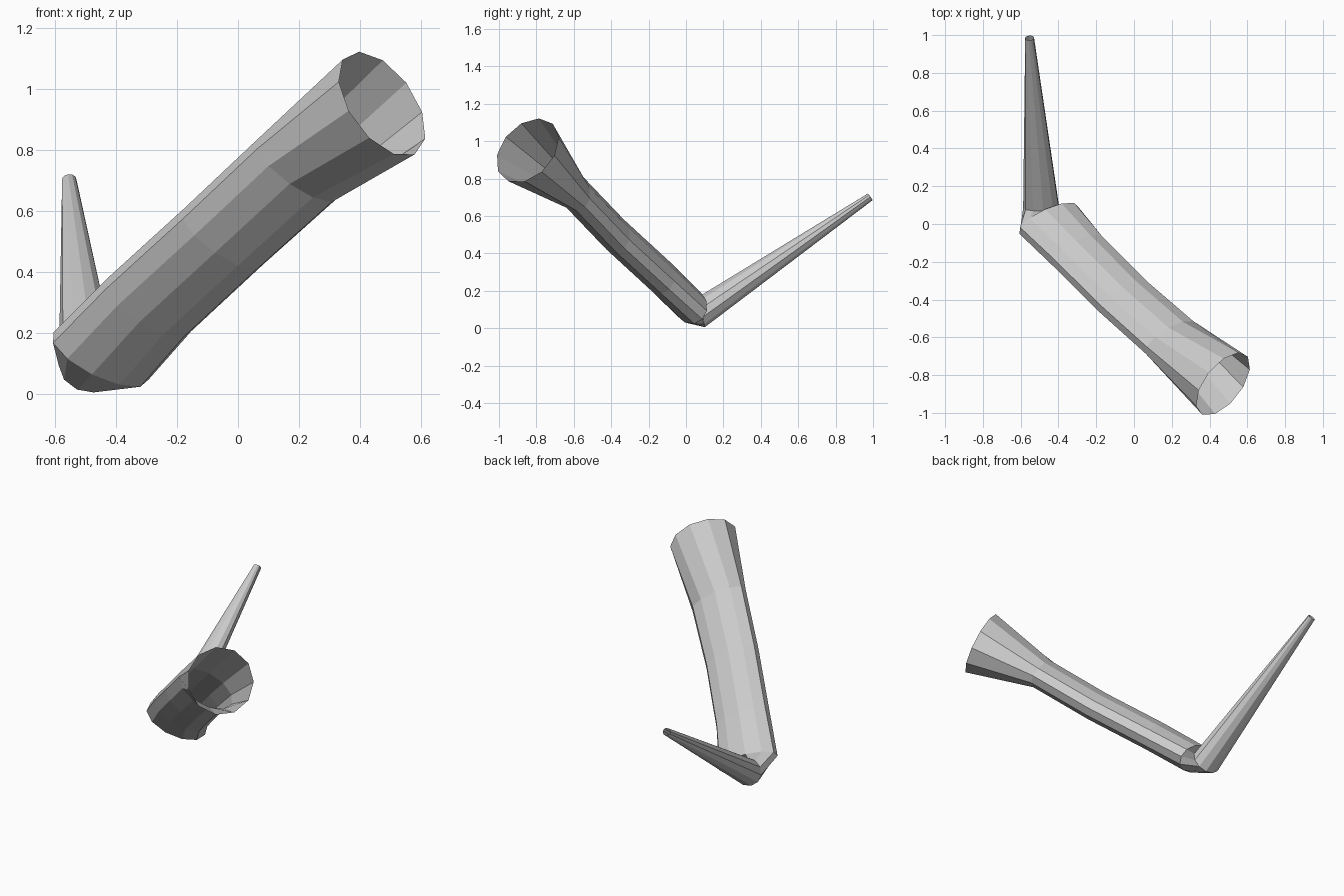
import bpy, bmesh, math
from mathutils import Vector

if "Cube" in bpy.data.objects:
    bpy.data.objects.remove(bpy.data.objects["Cube"])

SIDES = 11


def ring(bm, centre, axis, major, a, b):
    """Elliptical ring: half-width a along major, b across it."""
    n = Vector(axis).normalized()
    m = Vector(major)
    e1 = (m - n * m.dot(n)).normalized()
    e2 = n.cross(e1)
    verts = []
    for i in range(SIDES):
        t = 2 * math.pi * i / SIDES
        verts.append(bm.verts.new(Vector(centre) + e1 * a * math.cos(t) + e2 * b * math.sin(t)))
    return verts


def loft(name, sections):
    """Open tube skinned through the given rings."""
    bm = bmesh.new()
    rings = [ring(bm, *s) for s in sections]
    for r0, r1 in zip(rings, rings[1:]):
        for i in range(SIDES):
            j = (i + 1) % SIDES
            bm.faces.new((r0[i], r0[j], r1[j], r1[i]))
    mesh = bpy.data.meshes.new(name)
    bm.to_mesh(mesh)
    bm.free()
    obj = bpy.data.objects.new(name, mesh)
    bpy.context.collection.objects.link(obj)
    return obj


wide = (0.78, 0.37, -0.50)   # broad direction of the flattened tube

loft("bent_flared_pipe", [
    # thin tapering stem, from the tip down to the elbow
    ((-0.553, 0.985, 0.702), (0.07, -0.83, -0.57), (1, 0, 0), 0.024, 0.022),
    ((-0.49, 0.085, 0.088), (0.0, -0.98, -0.19), (1, 0.3, -0.25), 0.098, 0.083),
    # flattened main tube
    ((-0.452, 0.025, 0.118), (0.5, -0.62, 0.58), (0.82, 0.38, -0.42), 0.185, 0.09),
    ((-0.295, -0.145, 0.285), (0.56, -0.58, 0.58), wide, 0.172, 0.09),
    ((-0.05, -0.39, 0.51), (0.6, -0.56, 0.57), wide, 0.17, 0.09),
    ((0.195, -0.605, 0.735), (0.62, -0.56, 0.55), wide, 0.175, 0.09),
    # round flared mouth
    ((0.472, -0.848, 0.95), (0.69, -0.535, 0.495), (0.81, 0.31, -0.50), 0.197, 0.197),
])
